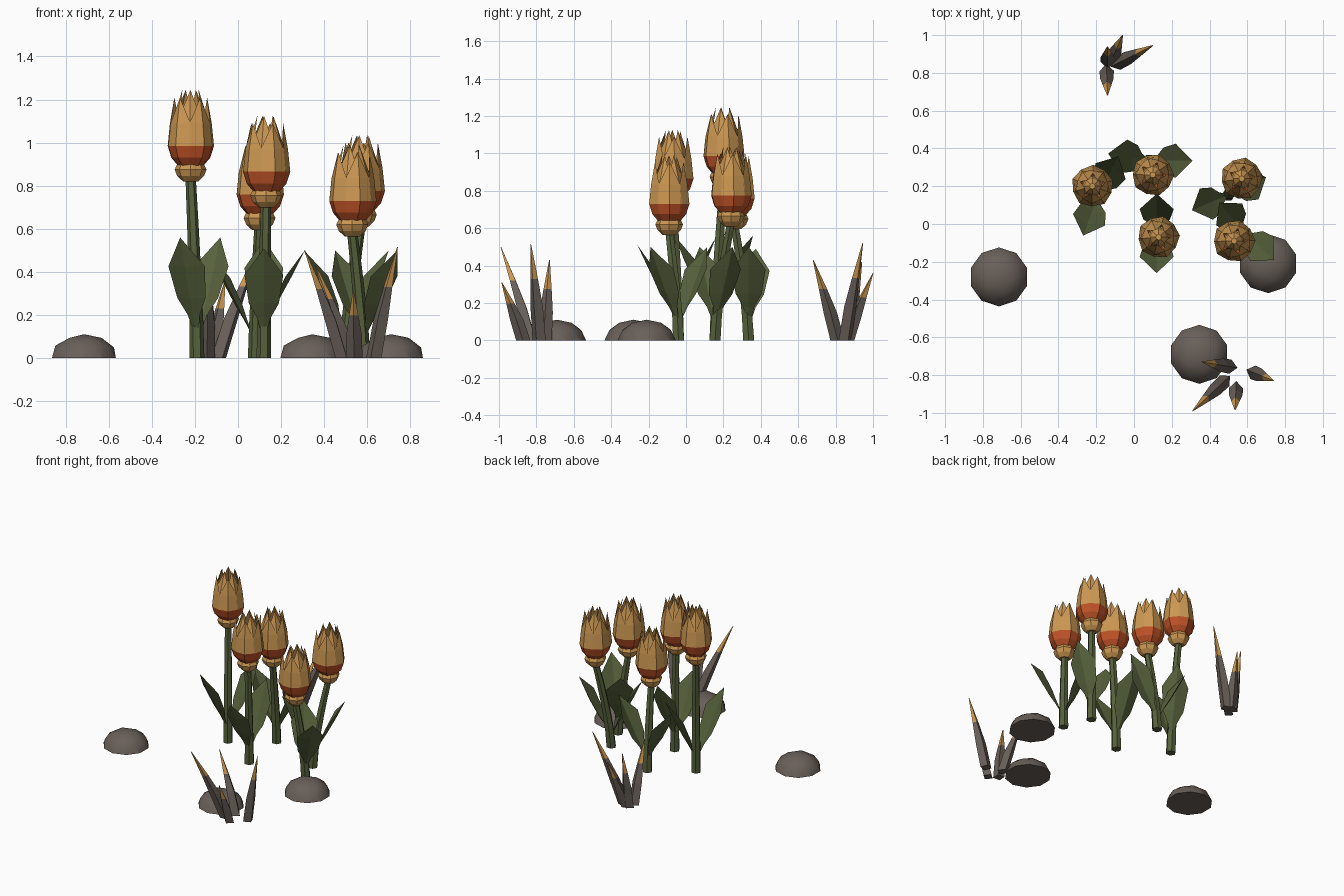
import bpy, bmesh
from math import sin, cos, pi, radians, atan2
from mathutils import Vector

old = bpy.data.objects.get("Cube")
if old:
    bpy.data.objects.remove(old)


def material(name, rgb):
    m = bpy.data.materials.new(name)
    m.use_nodes = True
    m.diffuse_color = (*rgb, 1)
    m.node_tree.nodes["Principled BSDF"].inputs["Base Color"].default_value = (*rgb, 1)
    return m


AMBER = material("amber", (0.60, 0.31, 0.085))
RUST = material("rust_orange", (0.52, 0.085, 0.02))
GREEN = material("leaf_green", (0.095, 0.12, 0.045))
GREY = material("stone_grey", (0.14, 0.115, 0.10))


def finish(bm, name, mats):
    mesh = bpy.data.meshes.new(name)
    bm.to_mesh(mesh)
    bm.free()
    for m in mats:
        mesh.materials.append(m)
    ob = bpy.data.objects.new(name, mesh)
    bpy.context.collection.objects.link(ob)
    return ob


def loft(bm, rings, sides, turn=0.0, split=None):
    """Closed tube through (centre, radius) rings; faces from ring `split` on use slot 1."""
    loops = []
    for c, r in rings:
        loops.append([bm.verts.new(c + Vector((r * cos(turn + 2 * pi * i / sides),
                                               r * sin(turn + 2 * pi * i / sides), 0)))
                      for i in range(sides)])
    for k, (a, b) in enumerate(zip(loops, loops[1:])):
        for i in range(sides):
            j = (i + 1) % sides
            f = bm.faces.new((a[i], a[j], b[j], b[i]))
            f.material_index = int(split is not None and k >= split)
    bm.faces.new(loops[0][::-1])
    top = bm.faces.new(loops[-1])
    top.material_index = int(split is not None)


def blade(bm, origin, angle, stations, fold, split=None):
    """Pointed, folded sheet leaning out along angle; stations are (reach, height, width)."""
    out = Vector((cos(angle), sin(angle), 0))
    side = Vector((-sin(angle), cos(angle), 0))
    rows = []
    for reach, z, w in stations[:-1]:
        mid = origin + out * reach + Vector((0, 0, z))
        back = out * (-fold * w)
        rows.append([bm.verts.new(mid - side * w / 2 + back), bm.verts.new(mid),
                     bm.verts.new(mid + side * w / 2 + back)])
    reach, z, _ = stations[-1]
    tip = bm.verts.new(origin + out * reach + Vector((0, 0, z)))
    for k, (a, b) in enumerate(zip(rows, rows[1:])):
        for i in range(2):
            f = bm.faces.new((a[i], a[i + 1], b[i + 1], b[i]))
            f.material_index = int(split is not None and k >= split)
    for i in range(2):
        f = bm.faces.new((rows[-1][i], rows[-1][i + 1], tip))
        f.material_index = int(split is not None)


# Profiles shared by every flower
LEAF = [(0.02, 0.12, 0.03), (0.05, 0.18, 0.06), (0.09, 0.25, 0.14),
        (0.155, 0.38, 0.18), (0.21, 0.50, 0)]
OUTER = [(0.05, 0.06, 0.06), (0.095, 0.11, 0.11), (0.113, 0.165, 0.13),
         (0.102, 0.27, 0.115), (0.08, 0.39, 0)]
INNER = [(0.04, 0.06, 0.05), (0.08, 0.11, 0.10), (0.10, 0.165, 0.13),
         (0.088, 0.28, 0.115), (0.04, 0.425, 0)]
BULB = [(0, 0.035), (0.025, 0.062), (0.055, 0.074), (0.085, 0.06), (0.10, 0.03)]
CORE = [(0.09, 0.04), (0.16, 0.055), (0.23, 0.045), (0.28, 0.015)]


def flower(name, foot, head, leaves):
    foot, head = Vector((*foot, 0)), Vector(head)
    # Stem, bending gently toward the head
    bm = bmesh.new()
    rings = []
    for k in range(6):
        t = k / 5
        p = foot.lerp(head, t ** 1.4)
        p.z = (head.z + 0.02) * t
        rings.append((p, 0.034 - 0.010 * t))
    loft(bm, rings, 6)
    finish(bm, name + "_stem", [GREEN])
    # Leaves: direction, reach and tip height
    bm = bmesh.new()
    for angle, reach, tall in leaves:
        shape = [(r * reach / 0.21, z * tall / 0.5, w) for r, z, w in LEAF]
        blade(bm, foot, radians(angle), shape, 0.16)
    finish(bm, name + "_leaves", [GREEN])
    # Two rings of petals, dark at the base
    bm = bmesh.new()
    for i in range(5):
        a = 2 * pi * i / 5 - pi / 2 + head.x * 3
        blade(bm, head, a, OUTER, 0.22, 2)
        blade(bm, head, a + pi / 5, INNER, 0.22, 2)
    finish(bm, name + "_petals", [RUST, AMBER])
    # Bulb under the petals and core between them
    for part, profile in (("_bulb", BULB), ("_core", CORE)):
        bm = bmesh.new()
        loft(bm, [(head + Vector((0, 0, z)), r) for z, r in profile], 8)
        finish(bm, name + part, [AMBER])


flower("tall_flower", (-0.19, 0.155), (-0.22, 0.20, 0.82), [(250, 0.23, 0.56), (62, 0.23, 0.56)])
flower("front_flower", (0.12, -0.04), (0.13, -0.07, 0.70), [(270, 0.22, 0.51), (90, 0.20, 0.55)])
flower("back_flower", (0.08, 0.335), (0.10, 0.26, 0.595), [(0, 0.23, 0.50), (170, 0.22, 0.49)])
flower("left_front_flower", (0.58, -0.04), (0.53, -0.09, 0.565), [(317, 0.22, 0.50), (130, 0.20, 0.50)])
flower("left_back_flower", (0.50, 0.155), (0.57, 0.24, 0.61), [(203, 0.21, 0.50), (25, 0.22, 0.50)])


# Clusters of leaning spikes with amber tips: foot x, y and tip x, y, z
def spikes(name, items):
    bm = bmesh.new()
    for fx, fy, tx, ty, tz in items:
        foot, tip = Vector((fx, fy, 0)), Vector((tx, ty, tz))
        rings = []
        for t, r in ((0, 0.038), (0.35, 0.036), (0.64, 0.022), (1, 0.002)):
            p = foot.lerp(tip, t ** 1.15)
            p.z = tz * t
            rings.append((p, r))
        loft(bm, rings, 4, atan2(ty - fy, tx - fx), 2)
    finish(bm, name, [GREY, AMBER])


spikes("front_spikes", [(0.48, -0.83, 0.31, -0.99, 0.50), (0.51, -0.755, 0.36, -0.73, 0.43),
                        (0.63, -0.785, 0.74, -0.83, 0.515), (0.54, -0.87, 0.535, -0.985, 0.31)])
spikes("back_spikes", [(-0.09, 0.85, 0.10, 0.945, 0.52), (-0.12, 0.865, -0.06, 1.0, 0.36),
                       (-0.145, 0.81, -0.14, 0.68, 0.43), (-0.14, 0.86, -0.14, 0.94, 0.42)])

# Domed rocks with flat undersides
for n, (x, y) in {"right_rock": (-0.715, -0.28), "front_rock": (0.345, -0.69),
                  "left_rock": (0.71, -0.21)}.items():
    bm = bmesh.new()
    bmesh.ops.create_icosphere(bm, subdivisions=2, radius=0.156)
    cut = bmesh.ops.bisect_plane(bm, geom=bm.verts[:] + bm.edges[:] + bm.faces[:],
                                 plane_co=(0, 0, 0), plane_no=(0, 0, 1), clear_inner=True)
    bmesh.ops.contextual_create(bm, geom=[e for e in cut["geom_cut"]
                                          if isinstance(e, bmesh.types.BMEdge)])
    bmesh.ops.scale(bm, vec=(1, 1, 0.71), verts=bm.verts)
    bmesh.ops.recalc_face_normals(bm, faces=bm.faces)
    rock = finish(bm, n, [GREY])
    rock.location = (x, y, 0)
    bpy.ops.object.select_all(action="DESELECT")
    rock.select_set(True)
    bpy.context.view_layer.objects.active = rock
    bpy.ops.object.shade_smooth_by_angle(angle=radians(45))
